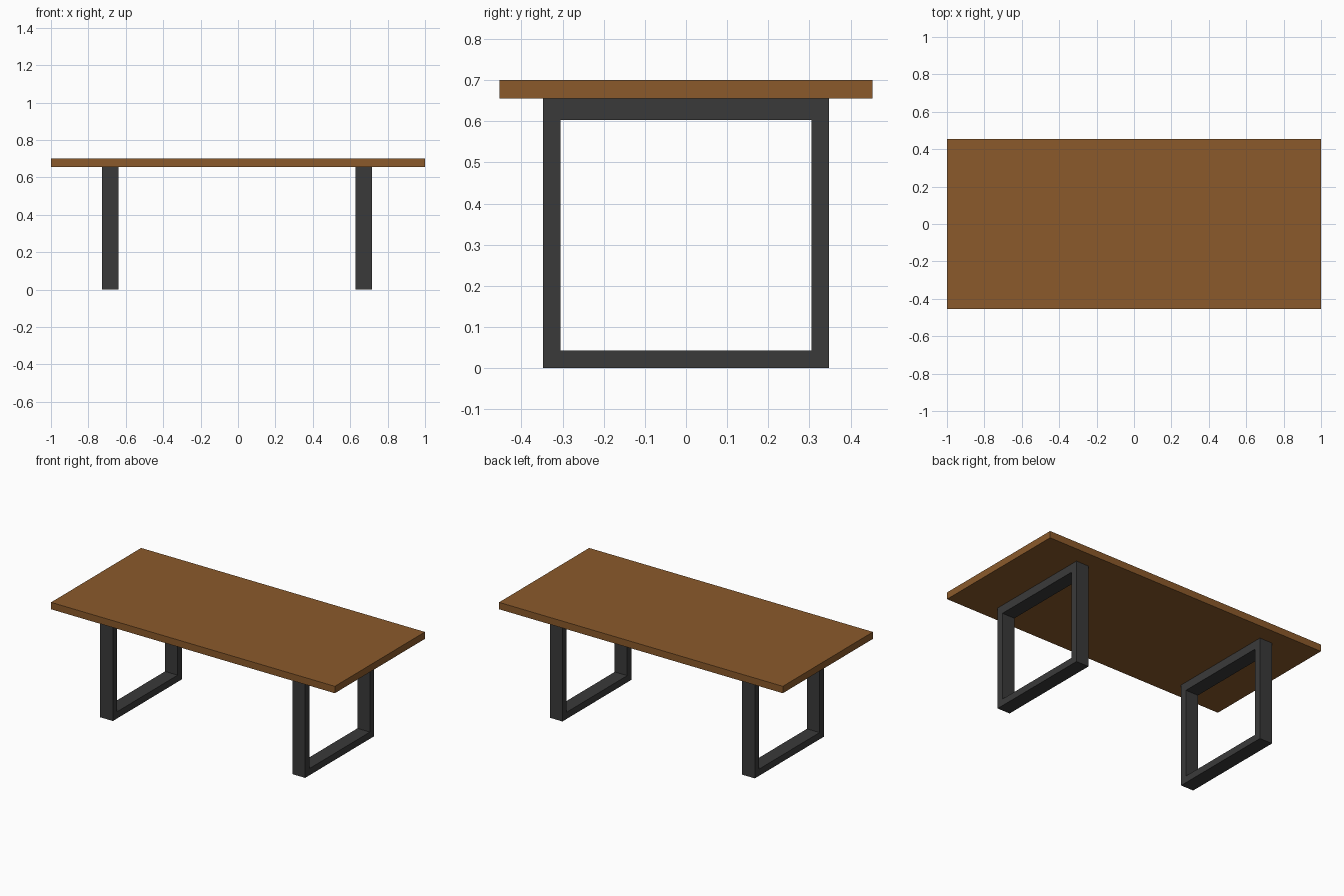
import bpy, bmesh

if "Cube" in bpy.data.objects:
    bpy.data.objects.remove(bpy.data.objects["Cube"])


def material(name, rgb):
    m = bpy.data.materials.new(name)
    m.diffuse_color = (*rgb, 1.0)
    m.use_nodes = True
    m.node_tree.nodes["Principled BSDF"].inputs["Base Color"].default_value = m.diffuse_color
    return m


wood = material("brown wood", (0.258, 0.102, 0.024))
steel = material("dark steel", (0.042, 0.042, 0.042))


def make_object(name, bm, mat):
    bmesh.ops.recalc_face_normals(bm, faces=bm.faces)
    mesh = bpy.data.meshes.new(name)
    bm.to_mesh(mesh)
    bm.free()
    mesh.materials.append(mat)
    ob = bpy.data.objects.new(name, mesh)
    bpy.context.collection.objects.link(ob)
    return ob


# Rectangular slab tabletop
TOP_Z, UNDER_Z = 0.70, 0.656
bm = bmesh.new()
bmesh.ops.create_cube(bm, size=1.0)
bmesh.ops.scale(bm, vec=(2.0, 0.907, TOP_Z - UNDER_Z), verts=bm.verts)
bmesh.ops.translate(bm, vec=(0, 0, (TOP_Z + UNDER_Z) / 2), verts=bm.verts)
make_object("tabletop", bm, wood)


# Closed rectangular leg frame, a ring profile in y-z extruded along x
def leg_frame(name, x0, x1):
    def rectangle(y, z0, z1):
        return [(-y, z0), (y, z0), (y, z1), (-y, z1)]

    outer = rectangle(0.347, 0.0, UNDER_Z)
    inner = rectangle(0.305, 0.043, 0.603)
    bm = bmesh.new()
    o0, o1, i0, i1 = [[bm.verts.new((x, y, z)) for y, z in ring]
                      for ring, x in ((outer, x0), (outer, x1), (inner, x0), (inner, x1))]
    for a, b in ((o0, o1), (o1, i1), (i1, i0), (i0, o0)):
        for k in range(4):
            n = (k + 1) % 4
            bm.faces.new((a[k], a[n], b[n], b[k]))
    make_object(name, bm, steel)


leg_frame("left_leg_frame", -0.728, -0.639)
leg_frame("right_leg_frame", 0.628, 0.716)
